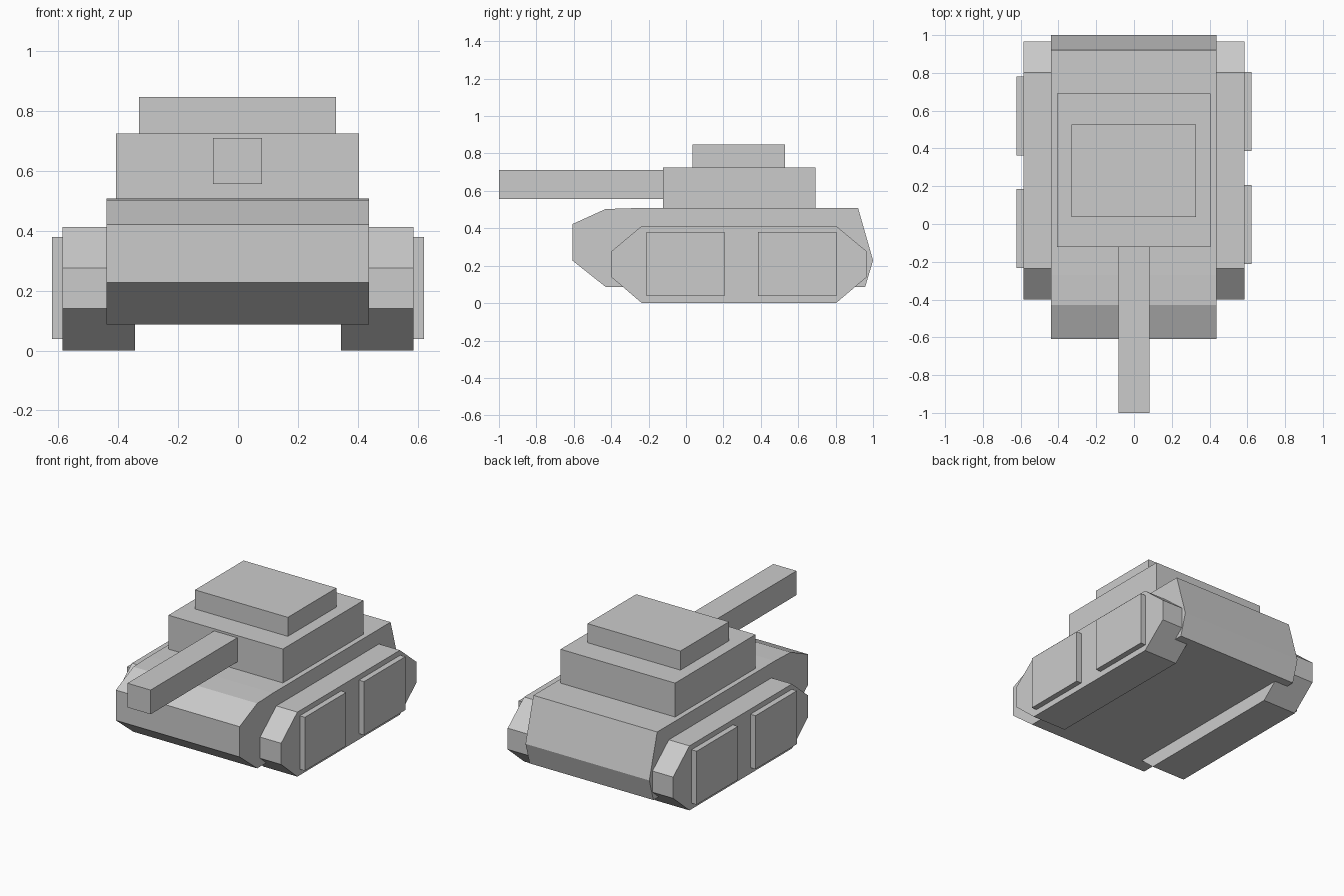
import bpy
import bmesh

if "Cube" in bpy.data.objects:
    bpy.data.objects.remove(bpy.data.objects["Cube"])


def prism(name, profile, x0, x1):
    """Extrude a (y, z) side profile from x0 to x1."""
    bm = bmesh.new()
    face = bm.faces.new([bm.verts.new((x0, y, z)) for y, z in profile])
    ext = bmesh.ops.extrude_face_region(bm, geom=[face])
    moved = [v for v in ext["geom"] if isinstance(v, bmesh.types.BMVert)]
    bmesh.ops.translate(bm, verts=moved, vec=(x1 - x0, 0, 0))
    bmesh.ops.recalc_face_normals(bm, faces=bm.faces)
    mesh = bpy.data.meshes.new(name)
    bm.to_mesh(mesh)
    bm.free()
    obj = bpy.data.objects.new(name, mesh)
    bpy.context.collection.objects.link(obj)
    return obj


def box(name, x0, x1, y0, y1, z0, z1):
    return prism(name, [(y0, z0), (y1, z0), (y1, z1), (y0, z1)], x0, x1)


# Hull with sloped nose and angled rear
prism("hull", [(-0.43, 0.087), (-0.608, 0.228), (-0.608, 0.422), (-0.43, 0.503),
               (-0.27, 0.508), (0.92, 0.508), (1.0, 0.228), (0.958, 0.087)],
      -0.44, 0.437)

# Turret, raised roof and gun barrel
box("turret", -0.407, 0.404, -0.123, 0.692, 0.508, 0.725)
box("turret_roof", -0.33, 0.328, 0.036, 0.528, 0.725, 0.847)
box("gun_barrel", -0.083, 0.081, -1.0, -0.123, 0.556, 0.711)

# Tracks with chamfered ends, each carrying two side panels
track = [(-0.236, 0.0), (-0.4, 0.14), (-0.4, 0.276), (-0.236, 0.413),
         (0.802, 0.413), (0.967, 0.276), (0.967, 0.14), (0.802, 0.0)]
for side, s, panel_starts in (("right", 1, (-0.212, 0.386)),
                              ("left", -1, (-0.234, 0.362))):
    prism(side + "_track", track, s * 0.345, s * 0.586)
    for where, y in zip(("front", "rear"), panel_starts):
        box(f"{side}_{where}_panel", s * 0.586, s * 0.622, y, y + 0.419, 0.038, 0.38)
